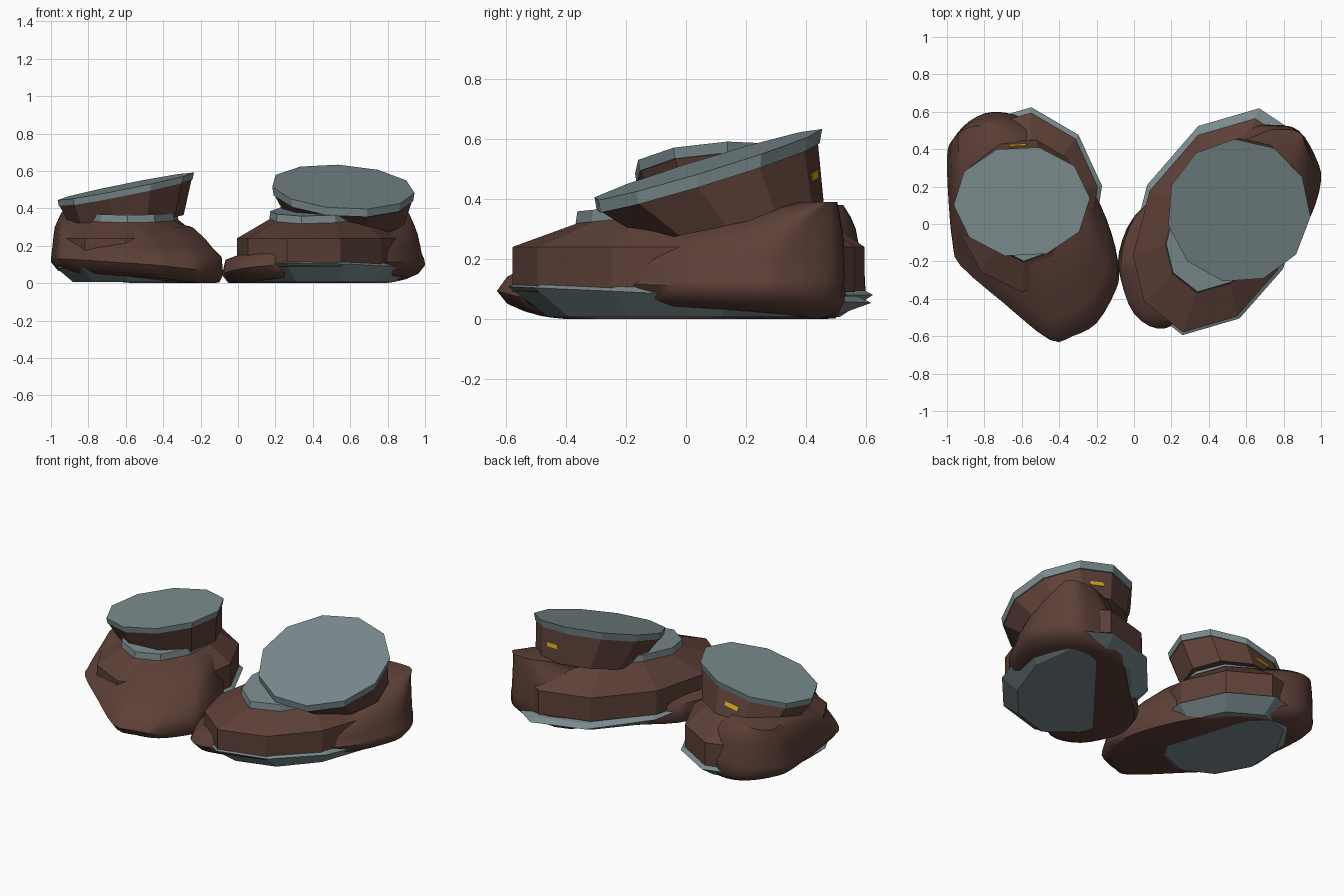
import bpy, math
from mathutils import Vector

if "Cube" in bpy.data.objects:
    bpy.data.objects.remove(bpy.data.objects["Cube"])


def material(name, rgb):
    m = bpy.data.materials.new(name)
    m.diffuse_color = (*rgb, 1)
    m.use_nodes = True
    m.node_tree.nodes["Principled BSDF"].inputs["Base Color"].default_value = m.diffuse_color
    return m


BROWN = material("leather brown", (0.109, 0.051, 0.038))
GREY = material("trim grey", (0.195, 0.258, 0.268))
GOLD = material("buckle gold", (0.70, 0.40, 0.012))


def loft(name, rings, mat, smooth=False):
    """Skin a stack of equal-length rings and cap both ends."""
    n = len(rings[0])
    verts = [p for r in rings for p in r]
    faces = [tuple(reversed(range(n))), tuple(range(len(verts) - n, len(verts)))]
    for k in range(len(rings) - 1):
        for i in range(n):
            j = (i + 1) % n
            faces.append((k * n + i, k * n + j, (k + 1) * n + j, (k + 1) * n + i))
    me = bpy.data.meshes.new(name)
    me.from_pydata(verts, [], faces)
    me.materials.append(mat)
    if smooth:
        me.polygons.foreach_set("use_smooth", [True] * len(me.polygons))
        me.set_sharp_from_angle(angle=math.radians(55))
    ob = bpy.data.objects.new(name, me)
    bpy.context.collection.objects.link(ob)
    return ob


def scaled(pts, pivot, s, z, tilt=(0, 0), sy=None, shift=(0, 0)):
    """Scale an outline about a pivot; z follows a tilted plane, never below 0."""
    out = []
    for x, y in pts:
        dx, dy = (x - pivot[0]) * s, (y - pivot[1]) * (s if sy is None else sy)
        out.append(Vector((pivot[0] + dx + shift[0], pivot[1] + dy + shift[1],
                           max(0, z + tilt[0] * dx + tilt[1] * dy))))
    return out


def oval(cx, cy, rx, ry, n, start):
    return [(cx + rx * math.cos(start + math.tau * i / n),
             cy + ry * math.sin(start + math.tau * i / n)) for i in range(n)]


def rounded(pts, steps=3):
    """Closed smooth curve through the outline points."""
    out, n = [], len(pts)
    for i in range(n):
        a, b, c, d = (Vector(pts[(i + k - 1) % n]) for k in range(4))
        for s in range(steps):
            t = s / steps
            p = 0.5 * (2 * b + (c - a) * t + (2 * a - 5 * b + 4 * c - d) * t * t
                       + (3 * b - a - 3 * c + d) * t ** 3)
            out.append((p.x, p.y))
    return out


def body(name, outline, foot, tilt, heel, levels):
    """Smooth shoe: the tilted bottom shrinks about the foot, the top to the heel."""
    pts = rounded(outline)
    rings = [scaled(pts, foot, s, z, tilt) for s, z in ((.84, .005), (.94, .028), (1, .07))]
    rings += [scaled(pts, heel, sx, z, sy=sy) for z, sx, sy in levels]
    loft(name, rings, BROWN, True)


def faceted_parts(side, outline, c, sole_tilt, sole_shift, collar_scale, collar_tilt, collar_z):
    # grey sole, pointed round its rim
    loft(side + "_sole", [scaled(outline, c, 0.82, 0.006, shift=sole_shift),
                          scaled(outline, c, 1.05, 0.08, sole_tilt, shift=sole_shift),
                          scaled(outline, c, 0.97, 0.10, sole_tilt, shift=sole_shift)], GREY)
    # faceted upper
    loft(side + "_upper", [scaled(outline, c, 0.99, 0.09),
                           scaled(outline, c, 0.99, 0.24),
                           scaled(outline, c, collar_scale, collar_z, collar_tilt)], BROWN)
    # grey collar
    loft(side + "_collar", [scaled(outline, c, collar_scale + 0.01, collar_z, collar_tilt),
                            scaled(outline, c, collar_scale, collar_z + 0.04, collar_tilt)], GREY)


def cuff(side, top, top_z, top_tilt, base, base_z, base_tilt, n, start, rim, plate_angle):
    t, b = oval(*top, n, start), oval(*base, n, start)
    ring = scaled(t, top[:2], 1, top_z, top_tilt)
    low = scaled(t, top[:2], 0.98, top_z - rim, top_tilt)
    foot = scaled(b, base[:2], 1, base_z, base_tilt)
    loft(side + "_cuff_rim", [low, ring], GREY)
    wall_top = scaled(t, top[:2], 0.965, top_z - rim, top_tilt)
    loft(side + "_cuff", [foot, wall_top], BROWN)
    # thin buckle plate on the wall face nearest the given direction
    d = Vector((math.cos(plate_angle), math.sin(plate_angle), 0))
    i = max(range(n), key=lambda k: (foot[k] + foot[(k + 1) % n]
                                     - 2 * Vector((*base[:2], base_z))).normalized().dot(d))
    j = (i + 1) % n
    u = (wall_top[j] - wall_top[i]).normalized()
    mid = (foot[i] + foot[j] + wall_top[i] + wall_top[j]) / 4
    up = (wall_top[i] + wall_top[j] - foot[i] - foot[j]).normalized()
    nrm = u.cross(up).normalized()
    up = nrm.cross(u)
    quad = [(-0.045, -0.013), (0.045, -0.013), (0.045, 0.013), (-0.045, 0.013)]
    loft(side + "_buckle", [[mid + u * a + up * h + nrm * o for a, h in quad]
                            for o in (-0.003, 0.004)], GOLD)


# right boot
body("right_body",
     [(-.08, -.15), (-.07, -.3), (0, -.48), (.13, -.56), (.27, -.51), (.55, -.35),
      (.81, -.16), (.94, .03), (1, .23), (.97, .36), (.88, .5), (.74, .53),
      (.5, .5), (.2, .22), (0, .04)],
     (.42, 0), (.08, -.08), (.85, .5),
     [(.125, .98, .98), (.16, .88, .96), (.2, .83, .92), (.26, .74, .8),
      (.31, .62, .6), (.36, .47, .35), (.39, .36, .15)])
faceted_parts("right",
              [(.26, -.585), (.55, -.5), (.77, -.25), (.9, .12), (.86, .43),
               (.65, .57), (.34, .48), (.08, .18), (-.01, -.17), (.05, -.42)],
              (.47, 0), (0, -.045), (.01, .02), .62, (0, .1), .355)
cuff("right", (.56, .07, .385, .385), .515, (-.06, .305),
     (.58, .16, .31, .30), .325, (-.03, .22), 11, -.08, .045, 1.35)

# left boot
body("left_body",
     [(-.45, -.62), (-.33, -.6), (-.2, -.53), (-.1, -.36), (-.08, -.25),
      (-.12, -.05), (-.22, .18), (-.4, .42), (-.58, .56), (-.75, .6),
      (-.88, .55), (-.97, .45), (-1, .36), (-.99, .1), (-.97, -.1),
      (-.93, -.22), (-.7, -.42)],
     (-.4, -.05), (-.1, -.04), (-.9, .5),
     [(.14, .99, .97), (.19, .93, .89), (.24, .88, .78), (.3, .8, .67),
      (.34, .62, .5), (.38, .42, .25)])
faceted_parts("left",
              [(-.6, -.37), (-.38, -.29), (-.23, -.06), (-.19, .2), (-.31, .46),
               (-.55, .6), (-.79, .53), (-.93, .28), (-.95, -.02), (-.82, -.26)],
              (-.57, .12), (0, 0), (0, 0), .65, (0, .05), .34)
cuff("left", (-.6, .12, .365, .3), .518, (.2, .05),
     (-.6, .17, .31, .29), .345, (.06, .05), 10, .06, .036, 1.63)
